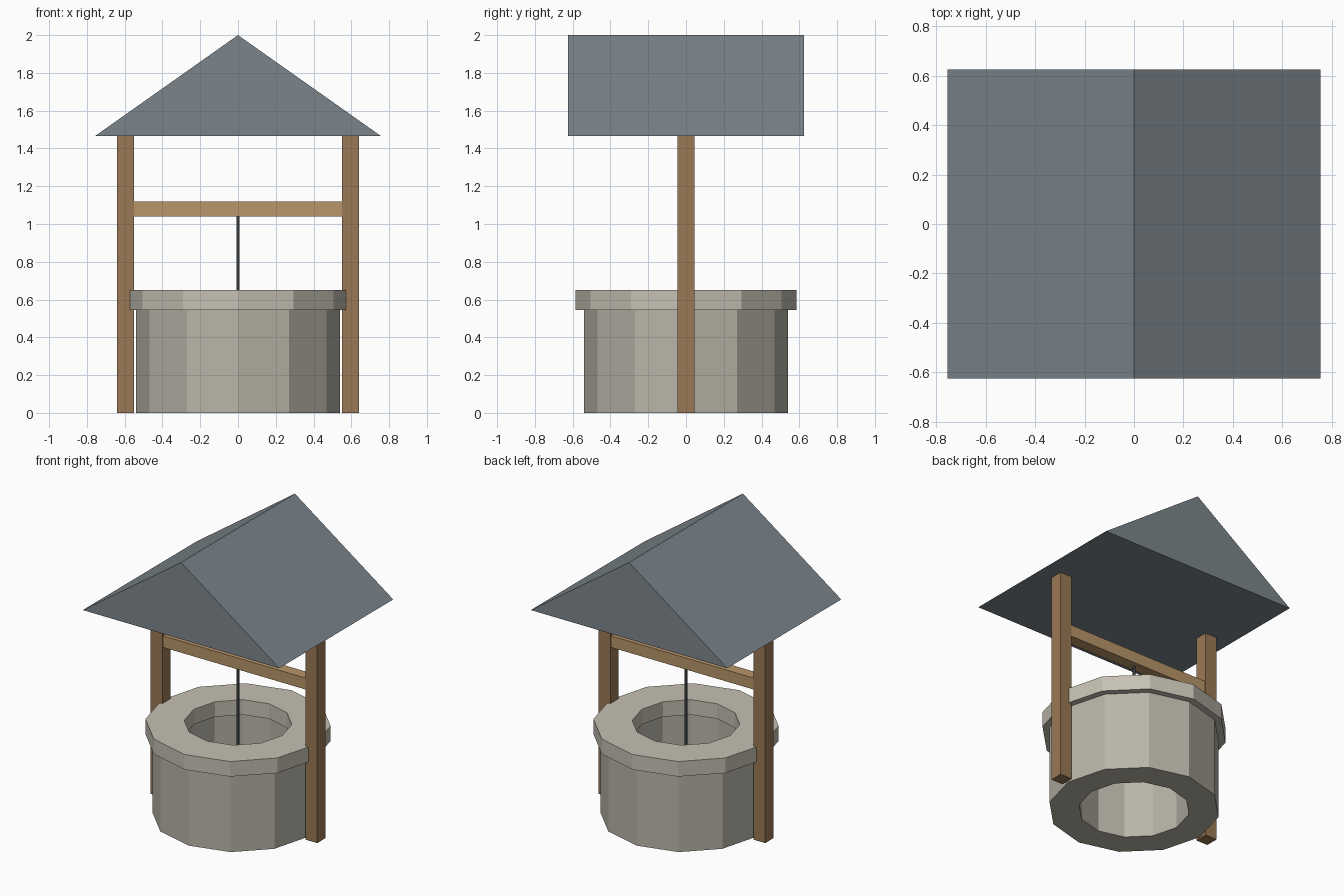
import bpy, bmesh
from math import cos, sin, tau

if "Cube" in bpy.data.objects:
    bpy.data.objects.remove(bpy.data.objects["Cube"])


def paint(name, rgb):
    mat = bpy.data.materials.new(name)
    mat.diffuse_color = (*rgb, 1)
    mat.use_nodes = True
    mat.node_tree.nodes["Principled BSDF"].inputs["Base Color"].default_value = mat.diffuse_color
    return mat


STONE = paint("stone", (0.48, 0.46, 0.39))
CAP = paint("cap_stone", (0.56, 0.53, 0.45))
WOOD = paint("post_wood", (0.32, 0.19, 0.09))
LIGHT_WOOD = paint("beam_wood", (0.48, 0.30, 0.14))
SLATE = paint("slate", (0.20, 0.235, 0.26))
ROPE = paint("rope_grey", (0.08, 0.09, 0.10))


def finish(name, bm, mat):
    bmesh.ops.recalc_face_normals(bm, faces=bm.faces)
    mesh = bpy.data.meshes.new(name)
    bm.to_mesh(mesh)
    bm.free()
    mesh.materials.append(mat)
    ob = bpy.data.objects.new(name, mesh)
    bpy.context.collection.objects.link(ob)
    return ob


def box(name, lo, hi, mat):
    bm = bmesh.new()
    bmesh.ops.create_cube(bm, size=1)
    for v in bm.verts:
        v.co = [(a + b) / 2 + c * (b - a) for a, b, c in zip(lo, hi, v.co)]
    return finish(name, bm, mat)


def tube(name, outer, inner, z0, z1, mat, sides=12):
    """Hollow faceted ring with a rectangular cross-section."""
    bm = bmesh.new()
    section = [(outer, z0), (outer, z1), (inner, z1), (inner, z0)]
    rings = [[bm.verts.new((r * cos(tau * i / sides), r * sin(tau * i / sides), z))
              for r, z in section] for i in range(sides)]
    for i in range(sides):
        a, b = rings[i], rings[(i + 1) % sides]
        for j in range(4):
            k = (j + 1) % 4
            bm.faces.new((a[j], b[j], b[k], a[k]))
    return finish(name, bm, mat)


# Stone shaft, open at both ends, and its overhanging rim
tube("well_wall", 0.54, 0.35, 0, 0.545, STONE)
tube("well_rim", 0.585, 0.34, 0.545, 0.65, CAP)

# Posts and crossbeam
for side, x in (("left", -0.595), ("right", 0.595)):
    box(side + "_post", (x - 0.045, -0.045, 0), (x + 0.045, 0.045, 1.467), WOOD)
box("crossbeam", (-0.55, -0.04, 1.04), (0.55, 0.04, 1.12), LIGHT_WOOD)

# Rope hanging into the shaft
bm = bmesh.new()
bmesh.ops.create_cone(bm, cap_ends=True, segments=6, radius1=0.01, radius2=0.01, depth=0.68)
bmesh.ops.translate(bm, verts=bm.verts, vec=(0, 0, 0.74))
finish("rope", bm, ROPE)

# Solid gable roof, ridge running front to back
bm = bmesh.new()
front, back = [[bm.verts.new((x, y, z)) for x, z in ((-0.755, 1.467), (0.755, 1.467), (0, 2))]
               for y in (-0.625, 0.625)]
bm.faces.new(front)
bm.faces.new(back)
for i in range(3):
    j = (i + 1) % 3
    bm.faces.new((front[i], front[j], back[j], back[i]))
finish("roof", bm, SLATE)
